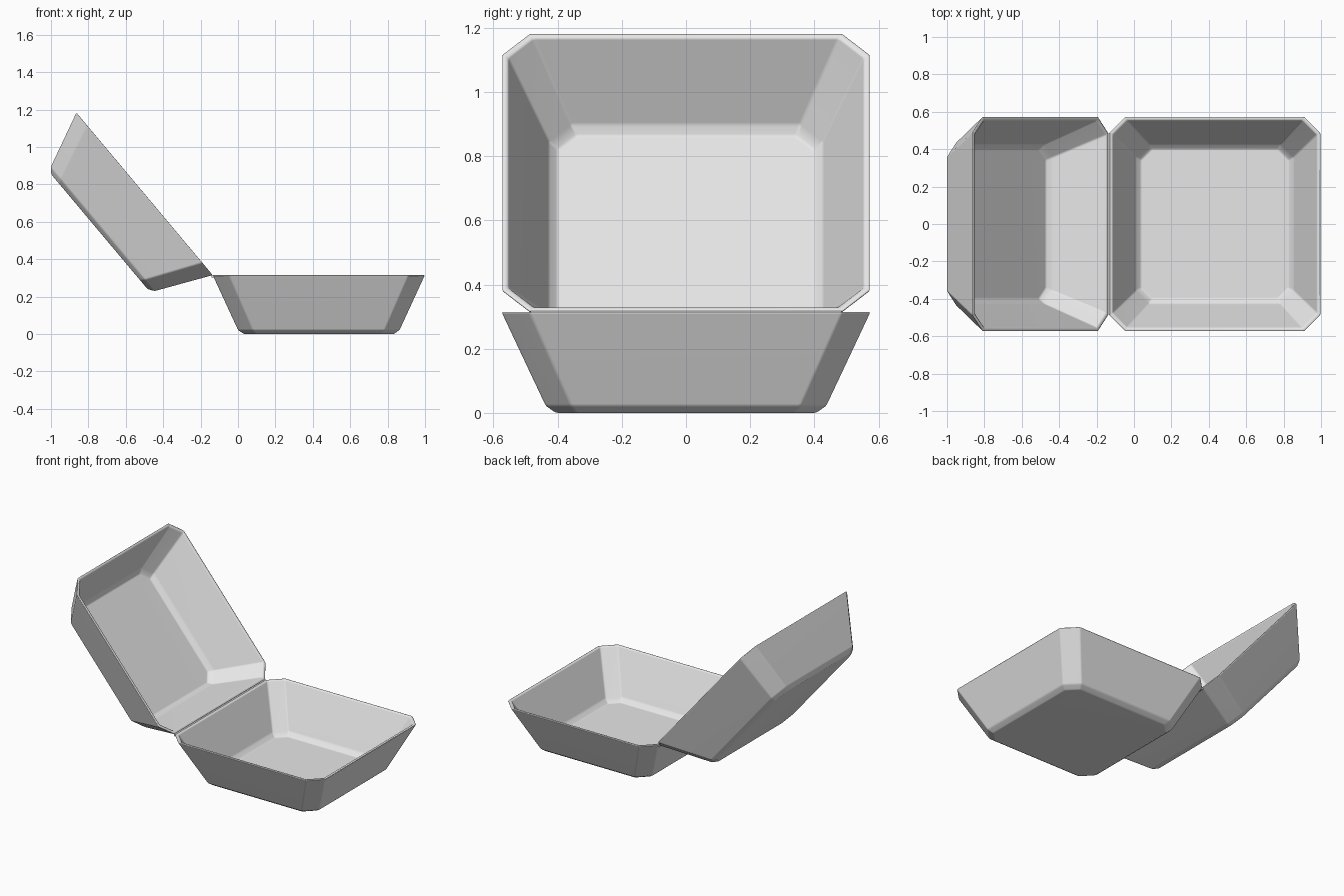
import bpy
import bmesh
from math import radians

# Remove the default cube only
cube = bpy.data.objects.get("Cube")
if cube:
    bpy.data.objects.remove(cube, do_unlink=True)

# Single plain material
GREY = 0.8
mat = bpy.data.materials.new("light_grey")
mat.use_nodes = True
mat.diffuse_color = (GREY, GREY, GREY, 1)
mat.node_tree.nodes["Principled BSDF"].inputs["Base Color"].default_value = (GREY, GREY, GREY, 1)

HALF_X, HALF_Y, DEPTH, WALL = 0.567, 0.575, 0.315, 0.02
HINGE = (-0.135, 0, DEPTH)

# Rings from the outer base, up over the rim and down to the inner floor:
# half x, half y, height, corner cut
RINGS = [
    (0.400, 0.405, 0.0, 0.065),
    (0.432, 0.437, 0.022, 0.08),
    (HALF_X, HALF_Y, DEPTH, 0.087),
    (HALF_X - WALL, HALF_Y - WALL, DEPTH, 0.078),
    (0.422, 0.427, 0.045, 0.07),
    (0.395, 0.400, WALL, 0.058),
]


def cut_rectangle(hx, hy, c):
    """Rectangle with its four corners cut off, counter-clockwise."""
    return [(hx, c - hy), (hx, hy - c), (hx - c, hy), (c - hx, hy),
            (-hx, hy - c), (-hx, c - hy), (c - hx, -hy), (hx - c, -hy)]


def finish(obj, bevel):
    obj.data.materials.append(mat)
    for poly in obj.data.polygons:
        poly.use_smooth = True
    mod = obj.modifiers.new("soft_edges", "BEVEL")
    mod.width = bevel
    mod.segments = 2
    mod.limit_method = "ANGLE"
    mod.angle_limit = radians(20)
    mod = obj.modifiers.new("flat_walls", "WEIGHTED_NORMAL")
    mod.keep_sharp = True


def shell(name, side, tilt):
    """Open tapered half; side is +1 or -1 from the hinge along x."""
    bm = bmesh.new()
    loops = []
    for hx, hy, z, c in RINGS:
        loops.append([bm.verts.new((x + side * HALF_X, y, z - DEPTH))
                      for x, y in cut_rectangle(hx, hy, c)])
    for low, high in zip(loops, loops[1:]):
        for i in range(len(low)):
            j = (i + 1) % len(low)
            bm.faces.new((low[i], low[j], high[j], high[i]))
    bm.faces.new(loops[0][::-1])
    bm.faces.new(loops[-1])
    bmesh.ops.recalc_face_normals(bm, faces=bm.faces)
    mesh = bpy.data.meshes.new(name)
    bm.to_mesh(mesh)
    bm.free()
    obj = bpy.data.objects.new(name, mesh)
    bpy.context.collection.objects.link(obj)
    obj.location = HINGE
    obj.rotation_euler.y = tilt
    finish(obj, 0.007)
    return obj


# Base tray and opened lid, sharing the hinge line
shell("tray", 1, 0)
shell("lid", -1, radians(50))

# Thin folded hinge joining the two rims
bpy.ops.mesh.primitive_cylinder_add(vertices=12, radius=0.008, depth=2 * (HALF_Y - 0.09),
                                    location=(HINGE[0], 0, DEPTH - 0.006),
                                    rotation=(radians(90), 0, 0))
hinge = bpy.context.object
hinge.name = "hinge"
hinge.data.materials.append(mat)
bpy.ops.object.shade_smooth_by_angle(angle=radians(40))
